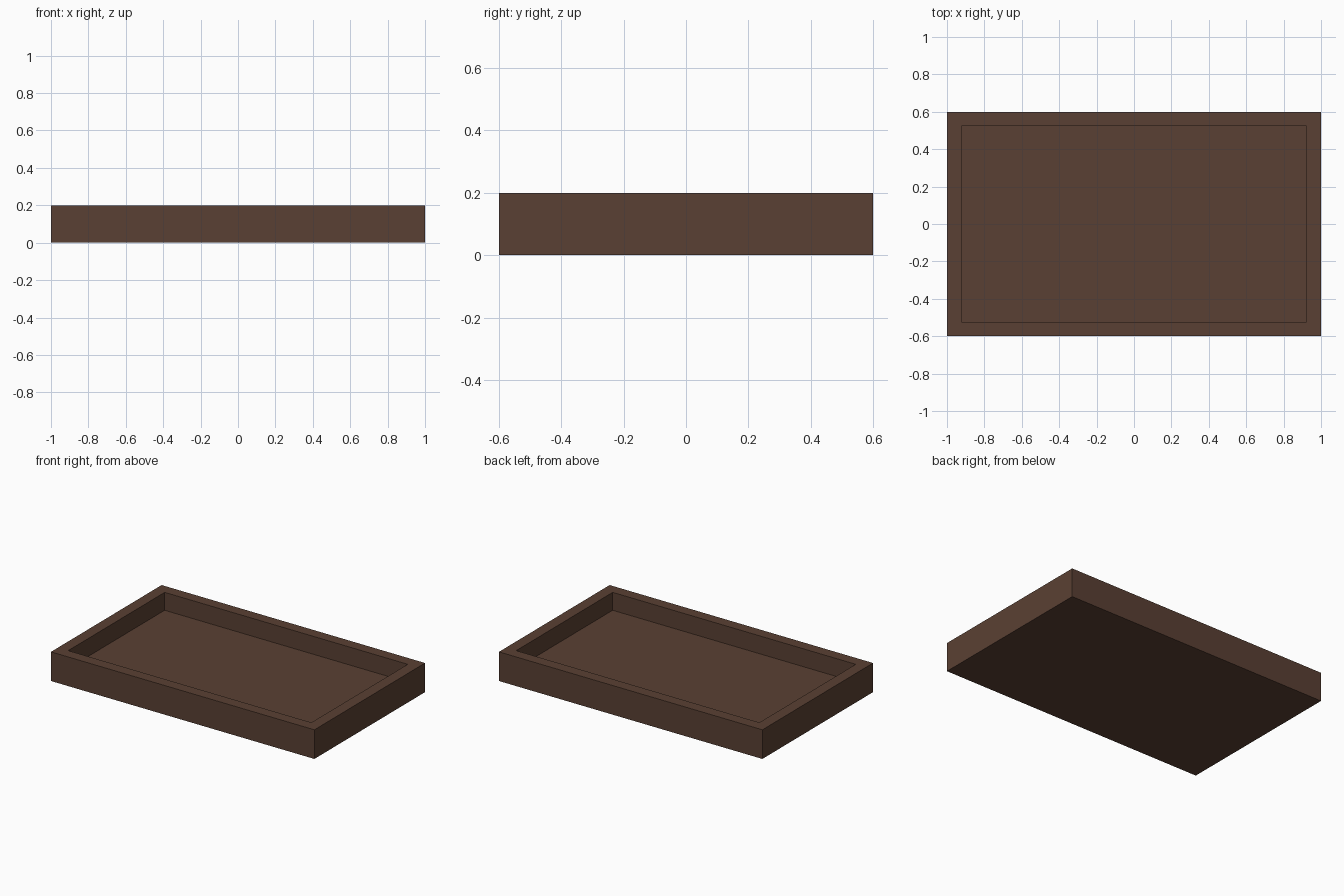
import bpy
import bmesh
from mathutils import Vector

cube = bpy.data.objects.get("Cube")
if cube:
    bpy.data.objects.remove(cube, do_unlink=True)

SIZE = Vector((2.0, 1.2, 0.2))
WALL = 0.077

# Dark brown finish
brown = bpy.data.materials.new("dark_brown")
brown.use_nodes = True
color = (0.102, 0.051, 0.033, 1.0)
brown.diffuse_color = color
shader = next(n for n in brown.node_tree.nodes if n.type == "BSDF_PRINCIPLED")
shader.inputs["Base Color"].default_value = color
shader.inputs["Roughness"].default_value = 0.8

# Solid block standing on the floor
bm = bmesh.new()
bmesh.ops.create_cube(bm, size=1.0)
bmesh.ops.scale(bm, vec=SIZE, verts=bm.verts)
bmesh.ops.translate(bm, vec=(0, 0, SIZE.z / 2), verts=bm.verts)
bm.normal_update()

# Rim: inset the top face by the wall thickness
top = max(bm.faces, key=lambda f: f.calc_center_median().z)
bmesh.ops.inset_region(bm, faces=[top], thickness=WALL, use_even_offset=True)

# Recess: extrude the inner face down to the tray floor
result = bmesh.ops.extrude_discrete_faces(bm, faces=[top])
floor = result["faces"][0]
bmesh.ops.translate(bm, vec=(0, 0, WALL - SIZE.z), verts=floor.verts)
bmesh.ops.recalc_face_normals(bm, faces=bm.faces)

mesh = bpy.data.meshes.new("tray")
bm.to_mesh(mesh)
bm.free()
mesh.materials.append(brown)
tray = bpy.data.objects.new("tray", mesh)
bpy.context.collection.objects.link(tray)
